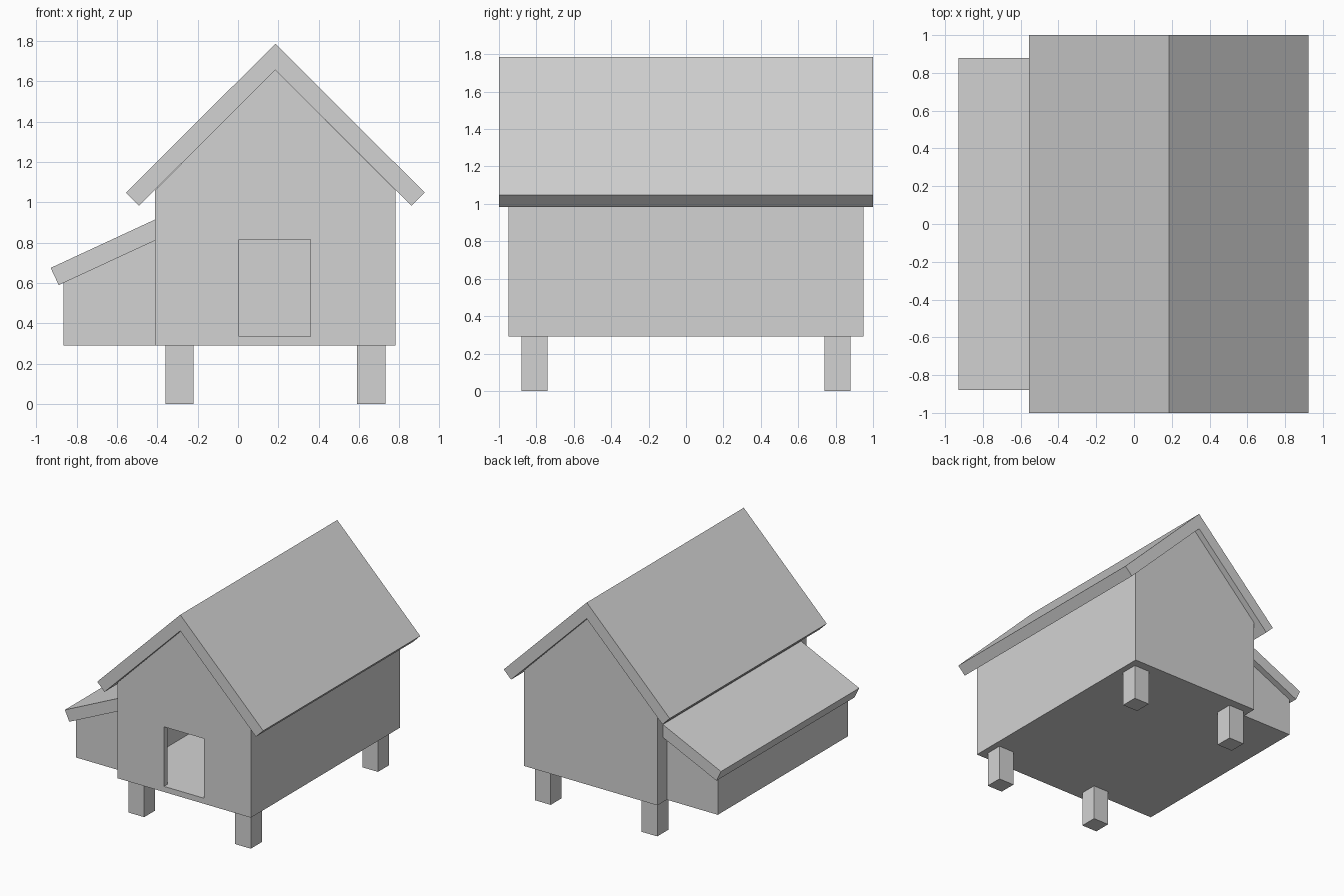
import bpy
import bmesh

if "Cube" in bpy.data.objects:
    bpy.data.objects.remove(bpy.data.objects["Cube"], do_unlink=True)

grey = bpy.data.materials.new("light grey")
grey.use_nodes = True
colour = (0.65, 0.65, 0.65, 1)
grey.diffuse_color = colour
grey.node_tree.nodes["Principled BSDF"].inputs["Base Color"].default_value = colour

MID = 0.185      # x of the ridge
WALL = 0.045     # board thickness
FLOOR = 0.29     # underside of the house


def prism(name, profile, y0, y1):
    """Extrude an x-z outline from y0 to y1."""
    bm = bmesh.new()
    face = bm.faces.new([bm.verts.new((x, y0, z)) for x, z in profile])
    out = bmesh.ops.extrude_face_region(bm, geom=[face])
    moved = [v for v in out["geom"] if isinstance(v, bmesh.types.BMVert)]
    bmesh.ops.translate(bm, vec=(0, y1 - y0, 0), verts=moved)
    bmesh.ops.recalc_face_normals(bm, faces=bm.faces)
    mesh = bpy.data.meshes.new(name)
    bm.to_mesh(mesh)
    bm.free()
    mesh.materials.append(grey)
    obj = bpy.data.objects.new(name, mesh)
    bpy.context.collection.objects.link(obj)
    return obj


def box(name, x0, x1, y0, y1, z0, z1):
    return prism(name, [(x0, z0), (x1, z0), (x1, z1), (x0, z1)], y0, y1)


def gable(half, bottom, apex):
    """House outline with a 45 degree gable."""
    eave = apex - half
    return [(MID - half, bottom), (MID + half, bottom), (MID + half, eave),
            (MID, apex), (MID - half, eave)]


def cut(target, cutter):
    cutter.hide_render = True
    mod = target.modifiers.new("cut", "BOOLEAN")
    mod.operation = "DIFFERENCE"
    mod.solver = "EXACT"
    mod.object = cutter
    bpy.context.view_layer.objects.active = target
    bpy.ops.object.modifier_apply(modifier=mod.name)
    bpy.data.objects.remove(cutter, do_unlink=True)


# Hollow house body with an open doorway
body = prism("house_body", gable(0.595, FLOOR, 1.655), -0.95, 0.95)
room = gable(0.595 - WALL, FLOOR + WALL, 1.655 - WALL * 1.414)
cut(body, prism("room_cutter", room, -0.95 + WALL, 0.95 - WALL))
cut(body, box("door_cutter", 0.005, 0.36, -1.1, -0.85, FLOOR + WALL, 0.815))

# Main roof
prism("main_roof", [(MID, 1.785), (MID + 0.74, 1.048), (MID + 0.675, 0.983),
                    (MID, 1.655), (MID - 0.675, 0.983), (MID - 0.74, 1.048)],
      -1, 1)

# Nest box on the side, with its lean-to roof
prism("nest_box", [(-0.41, FLOOR), (-0.41, 0.813), (-0.865, 0.603),
                   (-0.865, FLOOR)], -0.83, 0.83)
prism("nest_roof", [(-0.41, 0.915), (-0.928, 0.675), (-0.888, 0.59),
                    (-0.41, 0.811)], -0.88, 0.88)

# Four legs
for side, x in (("right", -0.29), ("left", 0.66)):
    for end, y in (("front", -0.81), ("back", 0.81)):
        box(f"{end}_{side}_leg", x - 0.07, x + 0.07, y - 0.07, y + 0.07, 0, FLOOR)
